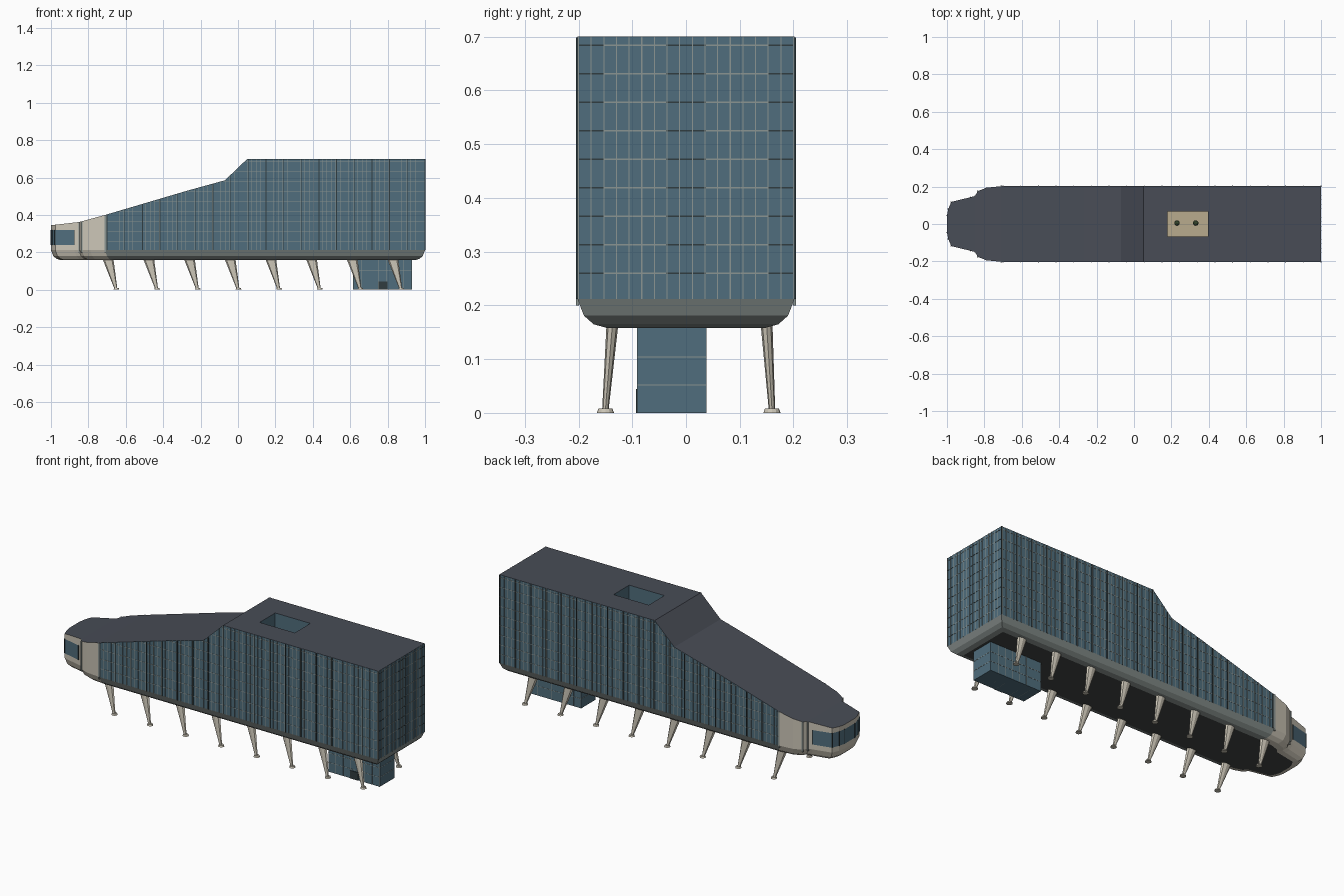
import bpy, bmesh, math
from mathutils import Vector

if "Cube" in bpy.data.objects:
    bpy.data.objects.remove(bpy.data.objects["Cube"])


def mat(name, r, g, b):
    m = bpy.data.materials.new(name)
    m.diffuse_color = (r, g, b, 1)
    m.use_nodes = True
    m.node_tree.nodes["Principled BSDF"].inputs["Base Color"].default_value = m.diffuse_color
    return m


GLASS = mat("glass_blue", 0.08, 0.155, 0.205)
CREAM = mat("cream_panel", 0.60, 0.56, 0.47)
ROOF = mat("roof_slate", 0.065, 0.073, 0.093)
HULL = mat("hull_grey", 0.22, 0.25, 0.24)
UNDER = mat("underside_dark", 0.055, 0.06, 0.058)
LINE = mat("mullion_light", 0.26, 0.30, 0.29)
DARK = mat("mullion_dark", 0.03, 0.045, 0.05)
SAND = mat("court_floor", 0.48, 0.41, 0.27)
GREEN = mat("tree_green", 0.04, 0.07, 0.03)


def make(name, bm, material):
    me = bpy.data.meshes.new(name)
    bm.to_mesh(me)
    bm.free()
    me.materials.append(material)
    ob = bpy.data.objects.new(name, me)
    bpy.context.collection.objects.link(ob)
    return ob


def quads(name, polys, material):
    bm = bmesh.new()
    for p in polys:
        bm.faces.new([bm.verts.new(v) for v in p])
    bmesh.ops.remove_doubles(bm, verts=bm.verts, dist=1e-5)
    return make(name, bm, material)


def box(bm, x0, x1, y0, y1, z0, z1):
    vs = bmesh.ops.create_cube(bm, size=1)["verts"]
    for v in vs:
        v.co = ((x0 + x1) / 2 + v.co.x * (x1 - x0), (y0 + y1) / 2 + v.co.y * (y1 - y0),
                (z0 + z1) / 2 + v.co.z * (z1 - z0))


# Side silhouette of the roof, and half-width stations of the plan
SIL = [(-1, .345), (-.85, .362), (-.71, .40), (-.27, .53), (-.07, .585), (.05, .70), (1, .70)]
PLAN = [(-1, .045), (-.993, .08), (-.977, .118), (-.875, .143), (-.85, .15), (-.835, .175),
        (-.79, .194), (-.71, .202), (-.27, .202), (-.07, .202), (.05, .202), (1, .202)]
N, NOSE, SILL = len(PLAN), 7, 0.212


def top(x):
    for (a, za), (b, zb) in zip(SIL, SIL[1:]):
        if x <= b:
            return za + (zb - za) * (x - a) / (b - a)
    return SIL[-1][1]


def ring(z, inset=0.0, grow=0.0):
    half = [(x * (1 - inset), w * (1 - inset / .202) + grow) for x, w in PLAN]
    pts = [(x, -w) for x, w in half] + [(x, w) for x, w in reversed(half)]
    return [Vector((x - (grow if i in (0, 2 * N - 1) else 0), y, z if z else top(x)))
            for i, (x, y) in enumerate(pts)]


def is_nose(i, k=NOSE):
    return i < k or i == 2 * N - 1 or (i >= N and 2 * N - 2 - i < k)


def band(lo, hi, pick):
    m = 2 * N
    return [(lo[i], lo[(i + 1) % m], hi[(i + 1) % m], hi[i]) for i in range(m) if pick(i)]


# Walls, nose shell and chamfered hull
sill, eave = ring(SILL), ring(None)
quads("glass_walls", band(sill, eave, lambda i: not is_nose(i)), GLASS)
levels = [ring(.158, .055), ring(.165, .03), ring(.181, .012), sill]
body, nose = [], band(sill, eave, is_nose)
for lo, hi in zip(levels, levels[1:]):
    body += band(lo, hi, lambda i: not is_nose(i))
    nose += band(lo, hi, is_nose)
quads("hull_skirt", body, HULL)
quads("nose_shell", nose, CREAM)
b = levels[0]
quads("hull_underside", [(b[i], b[2 * N - 1 - i], b[2 * N - 2 - i], b[i + 1])
                         for i in range(N - 1)], UNDER)
# Wrap-around nose window with upright dividers
quads("nose_window", band(ring(.24, 0, .002), ring(.32, 0, .002), lambda i: is_nose(i, 3)), GLASS)
bm = bmesh.new()
for x, w in PLAN[:4]:
    for s in (-1, 1):
        box(bm, x - .003, x + .002, s * w - .003, s * w + .003, .24, .32)
make("nose_window_dividers", bm, DARK)
# Ribs at the nose joints
bm = bmesh.new()
for x, w in (PLAN[4], PLAN[5], PLAN[7]):
    for s in (-1, 1):
        box(bm, x - .004, x + .004, s * w - .003, s * w + .003, .2, top(x))
make("nose_ribs", bm, LINE)

# Roof with the courtyard opening
CX0, CX1, CY, CZ, RT = .18, .395, .068, .60, .70
roof = [(eave[i], eave[i + 1], eave[2 * N - 2 - i], eave[2 * N - 1 - i]) for i in range(N - 2)]
for x0, x1, y0, y1 in ((.05, CX0, -.202, .202), (CX1, 1, -.202, .202),
                       (CX0, CX1, -.202, -CY), (CX0, CX1, CY, .202)):
    roof.append([(x0, y0, RT), (x1, y0, RT), (x1, y1, RT), (x0, y1, RT)])
quads("roof", roof, ROOF)
c = [(CX0, -CY), (CX0, CY), (CX1, CY), (CX1, -CY)]
quads("courtyard_walls", [[(*c[i], CZ), (*c[(i + 1) % 4], CZ), (*c[(i + 1) % 4], RT), (*c[i], RT)]
                          for i in range(4)], GLASS)
quads("courtyard_floor", [[(x, y, CZ) for x, y in reversed(c)]], SAND)
for k, x in enumerate((.23, .33)):
    bm = bmesh.new()
    r = bmesh.ops.create_icosphere(bm, subdivisions=2, radius=.015)
    bmesh.ops.translate(bm, verts=r["verts"], vec=(x, .005, CZ + .042))
    make(f"courtyard_tree_{k + 1}", bm, GREEN)
    bm = bmesh.new()
    box(bm, x - .002, x + .002, .003, .007, CZ, CZ + .035)
    make(f"courtyard_trunk_{k + 1}", bm, DARK)

# Facade grid: floor lines and uprights on both long sides and the end wall
floors = [.26 + .053 * i for i in range(9)]
light, dark = bmesh.new(), bmesh.new()
for h in floors:
    x = -.71
    while top(x) < h + .004:
        x += .005
    for s in (-1, 1):
        box(light, x, 1, s * .202 - .001, s * .202 + .001, h - .0015, h + .0015)
        box(light, .999, 1.001, *sorted((s * .037, s * .152)), h - .0015, h + .0015)
        box(dark, .999, 1.001, *sorted((s * .152, s * .202)), h - .0015, h + .0015)
    box(dark, .999, 1.001, -.037, .037, h - .0015, h + .0015)
for i in range(73):
    x = -.705 + i * .0236
    # every fourth upright is a deeper dark fin beside a light one
    for s in (-1, 1):
        box(light, x - .001, x + .001, s * .202 - .002, s * .202 + .002, SILL, top(x) - .001)
        if i % 4 == 0:
            box(dark, x + .003, x + .007, s * .202 - .003, s * .202 + .003, SILL, top(x) - .001)
for i in range(18):
    y = -.2 + i * .4 / 17
    box(light, .999, 1.002, y - .001, y + .001, SILL, .70)
make("facade_light_grid", light, LINE)
make("facade_dark_grid", dark, DARK)

# Entrance lobby below the hull
LX0, LX1, LY0, LY1 = .615, .93, -.09, .037
bm = bmesh.new()
box(bm, LX0, LX1, LY0, LY1, 0, .16)
make("entrance_lobby", bm, GLASS)
bm = bmesh.new()
for z in (.052, .104):
    box(bm, LX0 - .001, LX1 + .001, LY0 - .001, LY1 + .001, z - .0012, z + .0012)
for i in range(8):
    x = LX0 + .002 + i * (LX1 - LX0 - .004) / 7
    box(bm, x - .001, x + .001, LY0 - .001, LY1 + .001, 0, .16)
make("lobby_grid", bm, LINE)
bm = bmesh.new()
box(bm, .75, .80, LY0 - .003, LY0, 0, .044)
make("lobby_door", bm, DARK)


# Raked tapering legs with round feet
def leg(name, fx, side):
    ty, fy = (-.137, -.15) if side < 0 else (.15, .16)
    bm = bmesh.new()
    spec = [(fx - .003, fy, .006, .008, .006), (fx - .045, ty, .164, .029, .011)]
    rings = [[bm.verts.new((cx + rx * math.cos(a), cy + ry * math.sin(a), z))
              for a in [math.tau * k / 8 for k in range(8)]] for cx, cy, z, rx, ry in spec]
    for k in range(8):
        j = (k + 1) % 8
        bm.faces.new((rings[0][k], rings[0][j], rings[1][j], rings[1][k]))
    make(name, bm, CREAM)
    bm = bmesh.new()
    r = bmesh.ops.create_cone(bm, segments=12, radius1=.016, radius2=.013, depth=.008, cap_ends=True)
    bmesh.ops.translate(bm, verts=r["verts"], vec=(fx, fy, .004))
    make(name + "_foot", bm, CREAM)


for i in range(8):
    fx = -.65 + i * .2175
    leg(f"front_leg_{i + 1}", fx, -1)
    leg(f"back_leg_{i + 1}", fx, 1)
